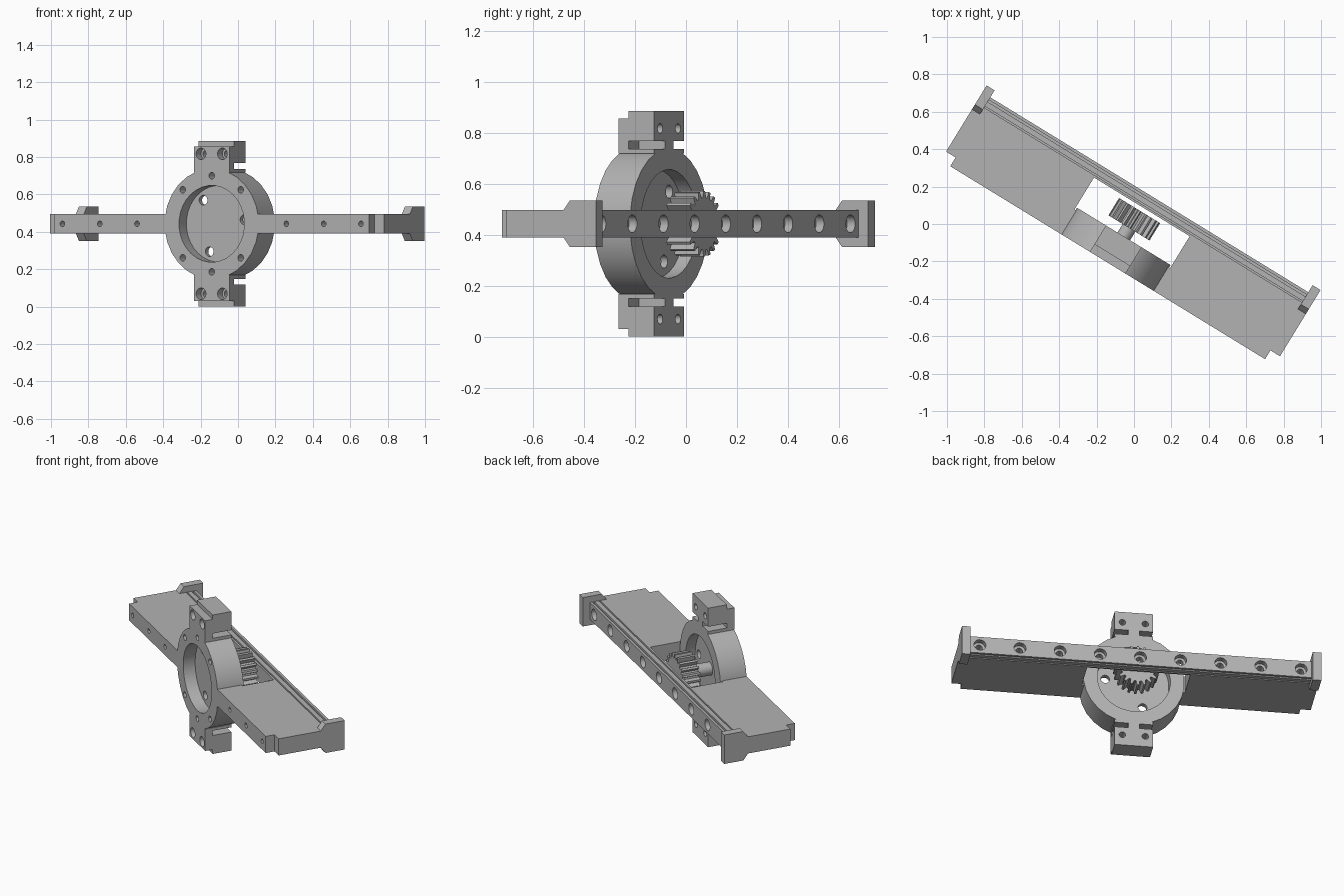
import bpy, bmesh
from math import sin, cos, pi, radians
from mathutils import Matrix, Vector

cube = bpy.data.objects.get("Cube")
if cube:
    bpy.data.objects.remove(cube)

grey = bpy.data.materials.new("machined_grey")
grey.use_nodes = True
colour = (0.45, 0.45, 0.45, 1)
grey.diffuse_color = colour
grey.node_tree.nodes["Principled BSDF"].inputs["Base Color"].default_value = colour

# Parts are built straight and centred, then turned and lifted into place
PLACE = (Matrix.Translation((0, 0, 0.443)) @ Matrix.Rotation(radians(-31.5), 4, 'Z')
         @ Matrix.Translation((-0.012, 0, 0)))


def prism(bm, outline, start, end, axis):
    """Extrude a 2D outline along x, y or z."""
    def point(p, d):
        return {'x': (d, p[0], p[1]), 'y': (p[0], d, p[1]), 'z': (p[0], p[1], d)}[axis]
    low = [bm.verts.new(point(p, start)) for p in outline]
    high = [bm.verts.new(point(p, end)) for p in outline]
    faces = [bm.faces.new(low), bm.faces.new(high)]
    for i in range(len(low)):
        j = (i + 1) % len(low)
        faces.append(bm.faces.new((low[i], low[j], high[j], high[i])))
    bmesh.ops.recalc_face_normals(bm, faces=faces)


def box(bm, x0, x1, y0, y1, z0, z1):
    prism(bm, [(x0, y0), (x1, y0), (x1, y1), (x0, y1)], z0, z1, 'z')


def rod(bm, x, z, radius, y0, y1, sides=16):
    turns = [2 * pi * (i + 0.5) / sides for i in range(sides)]
    prism(bm, [(x + radius * cos(t), z + radius * sin(t)) for t in turns], y0, y1, 'y')


def make(name, bm):
    mesh = bpy.data.meshes.new(name)
    bm.to_mesh(mesh)
    bm.free()
    mesh.materials.append(grey)
    ob = bpy.data.objects.new(name, mesh)
    bpy.context.collection.objects.link(ob)
    return ob


def activate(ob):
    bpy.ops.object.select_all(action='DESELECT')
    ob.select_set(True)
    bpy.context.view_layer.objects.active = ob


def cut(ob, bm):
    cutter = make("cutter", bm)
    mod = ob.modifiers.new("cut", 'BOOLEAN')
    mod.operation, mod.solver, mod.object = 'DIFFERENCE', 'EXACT', cutter
    activate(ob)
    bpy.ops.object.modifier_apply(modifier=mod.name)
    bpy.data.objects.remove(cutter)


def finish(ob):
    ob.data.transform(PLACE)
    activate(ob)
    bpy.ops.object.shade_smooth_by_angle(angle=radians(35))


THICK = 0.053
FRONT, BACK = -0.25, -0.085

# Flat base plate with a window behind the ring and a rail along the back
half = [(0.30, 0.10), (0.30, -0.10), (0.27, -0.10), (0.27, FRONT), (0.987, FRONT),
        (0.987, -0.195), (1.047, -0.195), (1.047, 0.10), (0.997, 0.10), (0.997, 0.176)]
bm = bmesh.new()
prism(bm, half + [(-x, y) for x, y in reversed(half)], -THICK, THICK, 'z')
plate = make("base_plate", bm)

# Grooves beside the rail, above and below
bm = bmesh.new()
for side in (-1, 1):
    low, high = sorted((side * (THICK - 0.012), side * (THICK + 0.02)))
    box(bm, -0.996, 0.996, 0.112, 0.120, low, high)
    box(bm, -0.996, 0.996, 0.148, 0.160, low, high)
cut(plate, bm)

# Counterbored rail holes and front screw holes
bm = bmesh.new()
for k in range(-4, 5):
    rod(bm, 0.234 * k, 0, 0.035, 0.14, 0.20)
for k in (-4, -3, -2, 2, 3, 4):
    rod(bm, 0.234 * k, 0, 0.015, FRONT - 0.02, -0.12, 12)
cut(plate, bm)
bm = bmesh.new()
for k in range(-4, 5):
    rod(bm, 0.234 * k, 0, 0.02, 0.08, 0.16)
cut(plate, bm)
finish(plate)

# End stops with chamfered shoulders
for side, name in ((1, "left_end_stop"), (-1, "right_end_stop")):
    bm = bmesh.new()
    shoulder = [(0.07, THICK), (0.10, 0.092), (0.22, 0.092)]
    outline = shoulder + [(y, -z) for y, z in reversed(shoulder)]
    prism(bm, outline, side * 0.997, side * 1.047, 'x')
    finish(make(name, bm))

# Ring housing with a thin web inside
bm = bmesh.new()
rod(bm, 0, 0, 0.295, FRONT, BACK, 28)
ring = make("ring_housing", bm)
bm = bmesh.new()
rod(bm, 0, 0, 0.205, FRONT - 0.05, -0.175, 32)
rod(bm, 0, 0, 0.213, -0.145, BACK + 0.05, 32)
for degrees in (45, 90, 135, 225, 270, 315):
    t = radians(degrees)
    rod(bm, 0.257 * cos(t), 0.257 * sin(t), 0.018, FRONT - 0.05, -0.16)
cut(ring, bm)
bm = bmesh.new()
for k in range(3):
    t = radians(8 + 120 * k)
    rod(bm, 0.16 * cos(t), 0.16 * sin(t), 0.026, -0.22, -0.10)
cut(ring, bm)
finish(ring)

# Clamp blocks above and below the ring, slotted from the back
for side, name in ((1, "top_clamp"), (-1, "bottom_clamp")):
    bm = bmesh.new()
    outline = [(FRONT, 0.275), (FRONT, 0.414), (-0.203, 0.414), (-0.203, 0.442),
               (BACK, 0.442), (BACK, 0.275)]
    prism(bm, [(y, side * z) for y, z in outline], -0.112, 0.112, 'x')
    clamp = make(name, bm)
    bm = bmesh.new()
    low, high = sorted((side * 0.294, side * 0.324))
    for hand in (-1, 1):
        inner, outer = sorted((hand * 0.032, hand * 0.2))
        box(bm, inner, outer, -0.203, 0, low, high)
        rod(bm, hand * 0.067, side * 0.374, 0.031, FRONT - 0.05, -0.20)
    cut(clamp, bm)
    bm = bmesh.new()
    for hand in (-1, 1):
        rod(bm, hand * 0.067, side * 0.374, 0.019, -0.23, 0)
    cut(clamp, bm)
    finish(clamp)

# Pinion gear and its shaft
teeth = 20
outline = []
for k in range(teeth):
    for step, radius in ((-0.34, 0.103), (-0.15, 0.129), (0.15, 0.129), (0.34, 0.103)):
        t = 2 * pi * (k + step) / teeth
        outline.append((radius * cos(t), radius * sin(t)))
bm = bmesh.new()
prism(bm, outline, -0.032, 0.077, 'y')
finish(make("pinion_gear", bm))

bm = bmesh.new()
rod(bm, 0, 0, 0.04, -0.15, -0.03, 24)
finish(make("pinion_shaft", bm))
